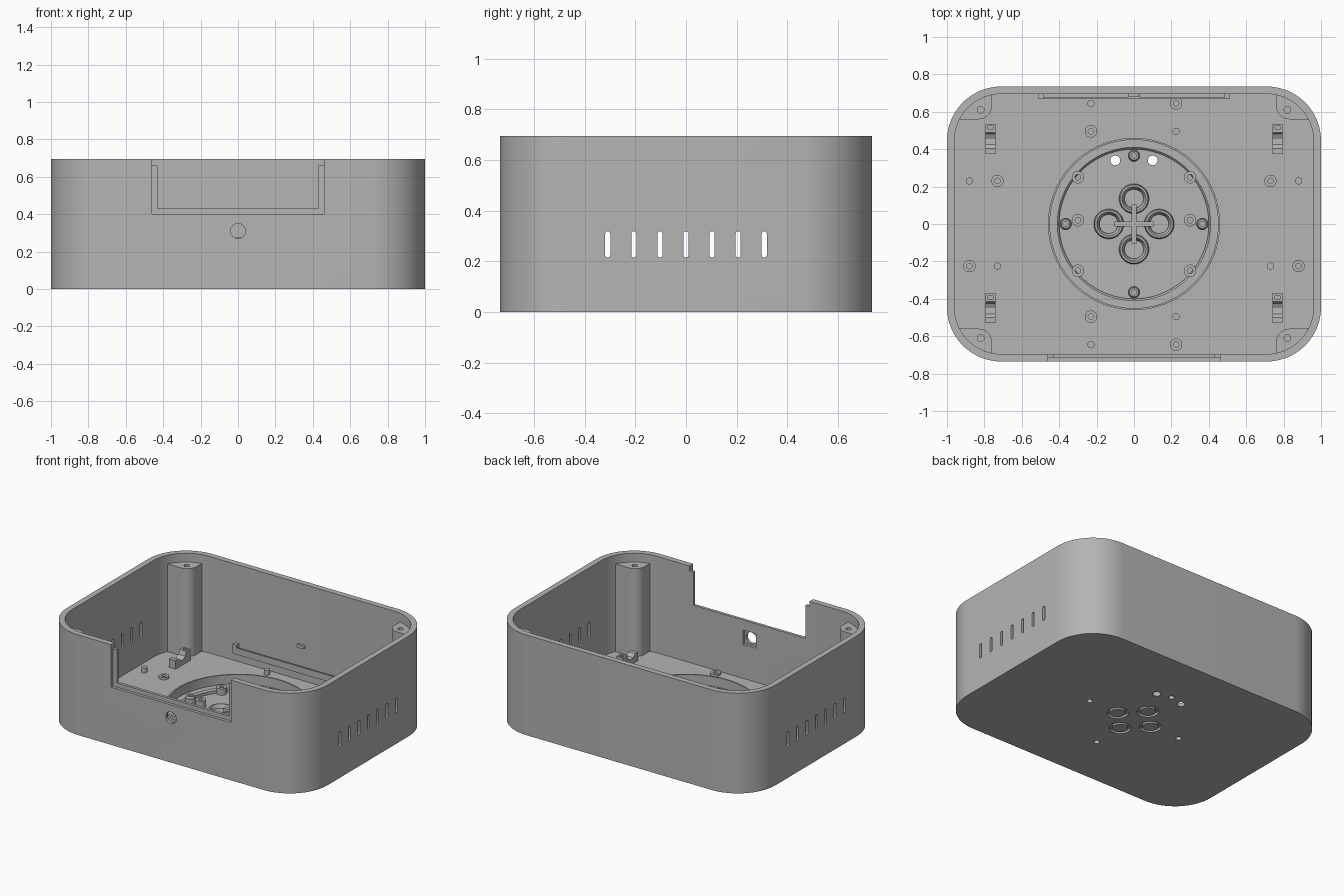
import bpy, bmesh, math

if "Cube" in bpy.data.objects:
    bpy.data.objects.remove(bpy.data.objects["Cube"], do_unlink=True)

grey = bpy.data.materials.new("plain grey")
grey.use_nodes = True
grey.diffuse_color = (0.46, 0.46, 0.46, 1)
grey.node_tree.nodes["Principled BSDF"].inputs["Base Color"].default_value = grey.diffuse_color

parts = []
FLOOR = 0.025
BASE = FLOOR - 0.008   # parts are rooted slightly inside the floor


def circle(u, v, r, n=32):
    return [(u + r * math.cos(2 * math.pi * i / n), v + r * math.sin(2 * math.pi * i / n))
            for i in range(n)]


def rounded(u, v, hu, hv, r, n=16):
    pts = []
    for k, (su, sv) in enumerate([(1, 1), (-1, 1), (-1, -1), (1, -1)]):
        for i in range(n + 1):
            a = (k + i / n) * math.pi / 2
            pts.append((u + su * (hu - r) + r * math.cos(a), v + sv * (hv - r) + r * math.sin(a)))
    return pts


def rect(u0, u1, v0, v1):
    return [(u0, v0), (u1, v0), (u1, v1), (u0, v1)]


def finish(name, bm):
    bmesh.ops.remove_doubles(bm, verts=bm.verts, dist=1e-5)
    bmesh.ops.recalc_face_normals(bm, faces=bm.faces)
    mesh = bpy.data.meshes.new(name)
    bm.to_mesh(mesh)
    bm.free()
    mesh.materials.append(grey)
    ob = bpy.data.objects.new(name, mesh)
    bpy.context.scene.collection.objects.link(ob)
    parts.append(ob)
    return ob


def prism(name, pts, lo, hi, axis="z"):
    """Extrude a 2D outline along an axis."""
    place = {"z": lambda u, v, w: (u, v, w), "x": lambda u, v, w: (w, u, v),
             "y": lambda u, v, w: (u, w, v)}[axis]
    bm = bmesh.new()
    a = [bm.verts.new(place(u, v, lo)) for u, v in pts]
    b = [bm.verts.new(place(u, v, hi)) for u, v in pts]
    bm.faces.new(a)
    bm.faces.new(b)
    for i in range(len(pts)):
        j = (i + 1) % len(pts)
        bm.faces.new((a[i], a[j], b[j], b[i]))
    return finish(name, bm)


def lathe(name, profile, x=0, y=0, n=32):
    """Revolve a closed (radius, height) loop into a ring."""
    bm = bmesh.new()
    rows = [[bm.verts.new((px, py, z)) for px, py in circle(x, y, r, n)] for r, z in profile]
    for k, row in enumerate(rows):
        nxt = rows[(k + 1) % len(rows)]
        for i in range(n):
            j = (i + 1) % n
            bm.faces.new((row[i], row[j], nxt[j], nxt[i]))
    return finish(name, bm)


def boolean(ob, tool, op="DIFFERENCE"):
    tool.hide_render = True
    mod = ob.modifiers.new("cut", "BOOLEAN")
    mod.operation, mod.solver, mod.object = op, "EXACT", tool
    bpy.context.view_layer.objects.active = ob
    bpy.ops.object.modifier_apply(modifier=mod.name)
    parts.remove(tool)
    bpy.data.objects.remove(tool, do_unlink=True)


# Shell with hollow inside
shell = prism("shell", rounded(0, 0, 1, 0.735, 0.29), 0, 0.695)
cuts = [prism("c", rounded(0, 0, 0.96, 0.695, 0.25), FLOOR, 1)]

# Rebated notch in the front wall
cuts += [prism("c", rect(-0.46, 0.46, 0.40, 1), -0.8, -0.715, "y"),
         prism("c", rect(-0.43, 0.43, 0.43, 1), -0.75, -0.65, "y"),
         prism("c", rect(-0.46, 0.46, 0.66, 1), -0.75, -0.65, "y")]

# Front socket hole with a square seat inside
cuts += [prism("c", circle(0, 0.31, 0.04), -0.8, -0.65, "y"),
         prism("c", rect(-0.05, 0.05, 0.26, 0.36), -0.715, -0.65, "y")]

# Vent slots through both side walls
for i in range(-3, 4):
    cuts.append(prism("c", rounded(i * 0.103, 0.267, 0.01, 0.052, 0.0099, 4), -1.1, 1.1, "x"))

# Floor holes and ring grooves underneath
cross = [(1, 0), (-1, 0), (0, 1), (0, -1)]
for x in (-0.1, 0.1):
    cuts.append(prism("c", circle(x, 0.34, 0.026), -0.1, 0.1))
for sx, sy in cross:
    cuts.append(prism("c", circle(sx * 0.365, sy * 0.365, 0.019), -0.1, 0.1))
    cuts.append(lathe("c", [(0.05, -0.02), (0.068, -0.02), (0.068, 0.04), (0.05, 0.04)],
                      sx * 0.135, sy * 0.135))
for c in cuts:
    boolean(shell, c)

# Corner screw posts
for sx in (-1, 1):
    for sy in (-1, 1):
        post = prism("corner_post", rounded(sx * 0.96, sy * 0.76, 0.2, 0.2, 0.07), BASE, 0.634)
        boolean(post, prism("c", rounded(0, 0, 0.965, 0.7, 0.255), -0.1, 1), "INTERSECT")
        boolean(post, prism("c", circle(sx * 0.82, sy * 0.61, 0.018, 20), 0.5, 1))

# Round mounting wall with a lower inner ledge
lathe("round_wall", [(0.46, BASE), (0.46, 0.12), (0.45, 0.12), (0.45, 0.055),
                     (0.41, 0.055), (0.40, 0.045), (0.40, BASE)], n=96)

# Four ring bosses joined by a cross
for sx, sy in cross:
    x, y = sx * 0.135, sy * 0.135
    lathe("ring_boss", [(0.08, BASE), (0.08, 0.045), (0.074, 0.06), (0.064, 0.06),
                        (0.056, 0.045), (0.05, BASE)], x, y)
    prism("boss_centre", circle(x, y, 0.051), BASE, 0.035)
    # Hollow studs over the outer holes
    stud = prism("stud", circle(sx * 0.365, sy * 0.365, 0.033), BASE, 0.075)
    boolean(stud, prism("c", circle(sx * 0.365, sy * 0.365, 0.019), -0.1, 0.06))
    lathe("stud_lip", [(0.031, 0.07), (0.024, 0.09), (0.014, 0.09), (0.014, 0.07)],
          sx * 0.365, sy * 0.365, 24)
prism("cross_bar_wide", rect(-0.105, 0.105, -0.014, 0.014), BASE, 0.075)
prism("cross_bar_deep", rect(-0.014, 0.014, -0.105, 0.105), BASE, 0.0755)


def ring_stud(x, y, top):
    lathe("ring_stud", [(0.033, BASE), (0.033, top), (0.015, top), (0.015, BASE)], x, y, 24)


# Board mounts: drilled studs and locating pins
for s in (-1, 1):
    ring_stud(s * 0.73, 0.23, 0.04)
    ring_stud(s * 0.88, -0.225, 0.04)
    prism("pin", circle(s * 0.88, 0.23, 0.019, 20), BASE, 0.06)
    prism("pin", circle(s * 0.73, -0.225, 0.019, 20), BASE, 0.06)
    for y in (0.25, 0.02, -0.25):
        ring_stud(s * 0.3, y, 0.07)
    ring_stud(0.225, s * 0.645, 0.04)
    ring_stud(-0.23, s * 0.495, 0.04)
    prism("pin", circle(0.225, s * 0.495, 0.019, 20), BASE, 0.06)
    prism("pin", circle(-0.23, s * 0.645, 0.019, 20), BASE, 0.06)

# Saddle clips on the floor
for x in (-0.767, 0.767):
    for y in (0.455, -0.45):
        saddle = [(-0.08, BASE), (0.08, BASE), (0.08, 0.105), (0.035, 0.105), (0.025, 0.075),
                  (0, 0.062), (-0.03, 0.065), (-0.05, 0.085), (-0.08, 0.085)]
        clip = prism("saddle_clip", [(y + v, z) for v, z in saddle], x - 0.026, x + 0.026, "x")
        boolean(clip, prism("c", rect(x - 0.014, x + 0.014, y + 0.05, y + 0.068), 0.05, 0.2))

# Rail, end stops and small catch on the back wall
prism("back_rail", rect(-0.51, 0.51, 0.668, 0.70), 0.085, 0.115)
prism("back_rail_lip", rect(-0.51, 0.51, 0.668, 0.679), 0.11, 0.13)
for s in (-1, 1):
    prism("rail_stop", rect(s * 0.495 - 0.015, s * 0.495 + 0.015, 0.668, 0.70), 0.10, 0.15)
prism("back_catch", rounded(0, 0.263, 0.03, 0.012, 0.011, 6), 0.68, 0.70, "y")

# Smooth the curved walls, keep edges sharp
bpy.ops.object.select_all(action="DESELECT")
for ob in parts:
    ob.select_set(True)
bpy.context.view_layer.objects.active = shell
bpy.ops.object.shade_smooth_by_angle(angle=math.radians(30))
